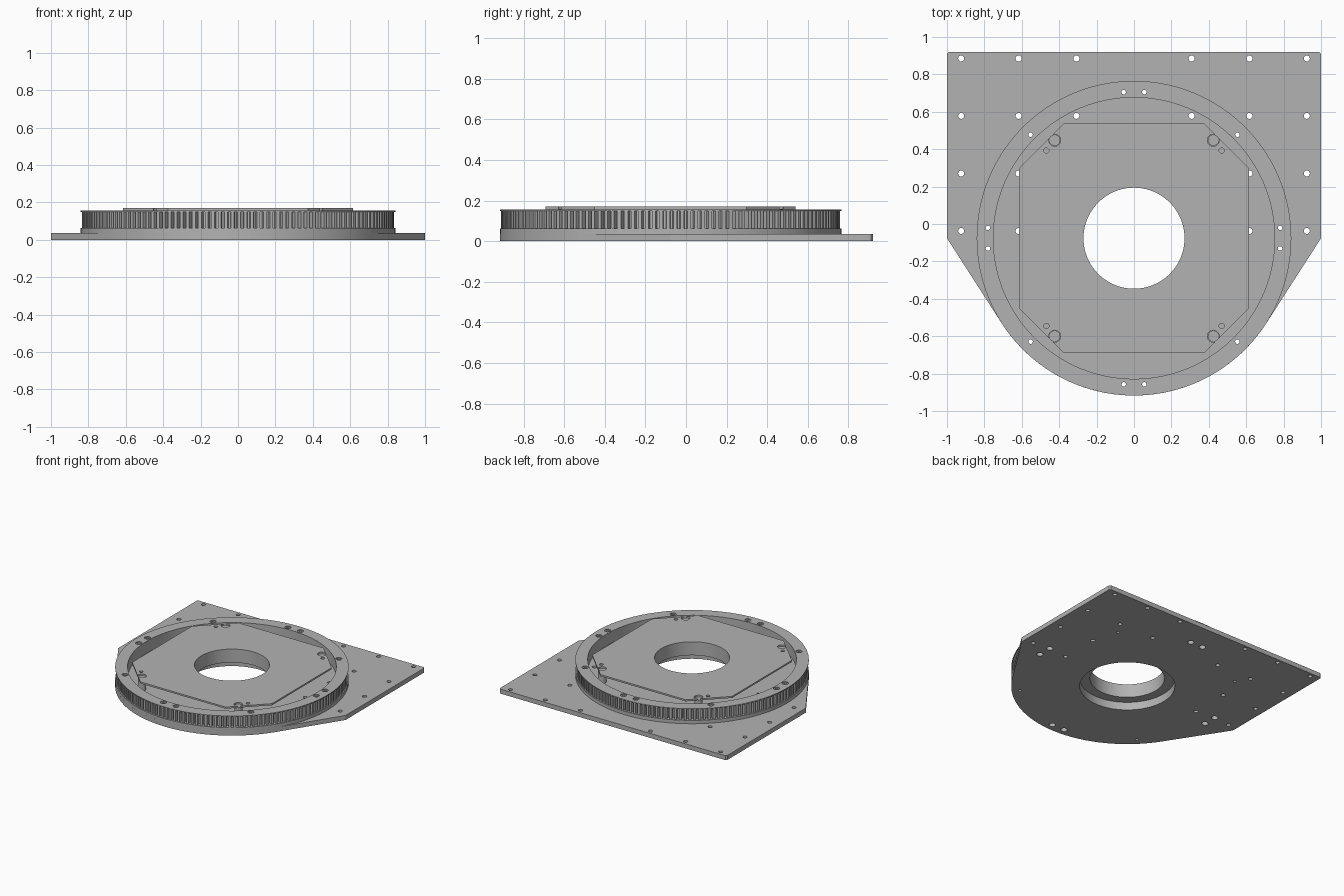
import bpy, bmesh
from math import sin, cos, pi, radians, acos

if "Cube" in bpy.data.objects:
    bpy.data.objects.remove(bpy.data.objects["Cube"])

CY = -0.076          # y of the turntable axis
R = 0.841            # turntable outer radius
WELL = 0.752         # inner radius of the gear ring
BORE = 0.27          # central opening

grey = bpy.data.materials.new("machined grey")
grey.use_nodes = True
grey.diffuse_color = (0.45, 0.45, 0.45, 1)
grey.node_tree.nodes["Principled BSDF"].inputs["Base Color"].default_value = (0.45, 0.45, 0.45, 1)


def circle(r, n=128, x=0, y=CY):
    return [(x + r * cos(2 * pi * i / n), y + r * sin(2 * pi * i / n)) for i in range(n)]


def add_prism(bm, outline, z0, z1):
    low = [bm.verts.new((x, y, z0)) for x, y in outline]
    high = [bm.verts.new((x, y, z1)) for x, y in outline]
    bm.faces.new(low[::-1])
    bm.faces.new(high)
    n = len(outline)
    for i in range(n):
        j = (i + 1) % n
        bm.faces.new((low[i], low[j], high[j], high[i]))


def make(name, prisms):
    bm = bmesh.new()
    for p in prisms:
        add_prism(bm, *p)
    mesh = bpy.data.meshes.new(name)
    bm.to_mesh(mesh)
    bm.free()
    mesh.materials.append(grey)
    obj = bpy.data.objects.new(name, mesh)
    bpy.context.collection.objects.link(obj)
    return obj


def part(name, outline, z0, z1, cuts):
    """Extruded part with vertical prisms cut out of it."""
    obj = make(name, [(outline, z0, z1)])
    cutter = make(name + "_cutter", cuts)
    cutter.hide_render = True
    mod = obj.modifiers.new("holes", 'BOOLEAN')
    mod.operation = 'DIFFERENCE'
    mod.solver = 'EXACT'
    mod.object = cutter
    bpy.ops.object.select_all(action='DESELECT')
    bpy.context.view_layer.objects.active = obj
    obj.select_set(True)
    bpy.ops.object.modifier_apply(modifier=mod.name)
    bpy.data.objects.remove(cutter)
    bpy.ops.object.shade_smooth_by_angle(angle=radians(25))
    return obj


def holes(points, r, z0=-0.1, z1=0.3, n=20):
    return [(circle(r, n, x, y), z0, z1) for x, y in points]


def mirrored(points):
    return [(s * x, y) for x, y in points for s in (-1, 1)]


# Hole patterns
grid = mirrored([(x, y) for x in (0.308, 0.617, 0.924) for y in (0.885, 0.578)]
                + [(x, y) for x in (0.617, 0.924) for y in (0.27, -0.037)])
pairs = mirrored([(0.055, CY + 0.781), (0.055, CY - 0.781),
                  (0.781, CY + 0.055), (0.781, CY - 0.055)])
diagonals = mirrored([(0.553, CY + 0.553), (0.553, CY - 0.553)])
ring_bolts = pairs + diagonals

# Base plate: square back, sides running tangent into the round front
a = acos(R)
arc = [(R * cos(t), CY + R * sin(t))
       for t in (-pi + a + (pi - 2 * a) * i / 64 for i in range(65))]
plate = arc + [(1, CY), (1, 0.91), (0.99, 0.92), (-0.99, 0.92), (-1, 0.91), (-1, CY)]
base_cuts = ([(circle(0.345), -0.1, 0.3)] + holes(grid, 0.016)
             + holes(pairs, 0.024) + holes(diagonals, 0.012))
part("base_plate", plate, 0, 0.036, base_cuts)

# Raised round step on the plate
step_cuts = [(circle(0.345), -0.1, 0.3)] + holes(ring_bolts, 0.012)
step_cuts += holes([p for p in grid if p[0] ** 2 + (p[1] - CY) ** 2 < WELL ** 2], 0.016)
part("round_step", circle(R), 0.035, 0.063, step_cuts)

# Toothed ring
TEETH = 150
gear = []
for i in range(TEETH):
    for f, r in ((0, 0.806), (0.3, 0.806), (0.4, 0.834), (0.9, 0.834)):
        t = 2 * pi * (i + f) / TEETH
        gear.append((r * cos(t), CY + r * sin(t)))
part("gear_ring", gear, 0.063, 0.149,
     [(circle(WELL), 0, 0.3)] + holes(ring_bolts, 0.012))

# Thin flange over the teeth, with wide bolt-head recesses
part("ring_flange", circle(R), 0.149, 0.156,
     [(circle(WELL), 0, 0.3)] + holes(ring_bolts, 0.023))

# Hub carrying the top plate
part("hub", circle(0.4), 0.063, 0.157, [(circle(BORE), 0, 0.3)])

# Eight-sided top plate
H, C = 0.615, 0.375
octagon = [(x, CY + y) for x, y in ((H, -C), (H, C), (C, H), (-C, H),
                                    (-H, C), (-H, -C), (-C, -H), (C, -H))]
corner_big = mirrored([(0.424, CY + s * 0.524) for s in (-1, 1)])
corner_small = mirrored([(0.469, CY + s * 0.469) for s in (-1, 1)])
part("top_plate", octagon, 0.157, 0.17,
     [(circle(BORE), 0, 0.3)] + holes(corner_big, 0.032) + holes(corner_small, 0.014))

# Support posts under the top plate corners
for i, (x, y) in enumerate(corner_big):
    make("support_post_%d" % (i + 1), [(circle(0.03, 24, x, y), 0.063, 0.158)])
